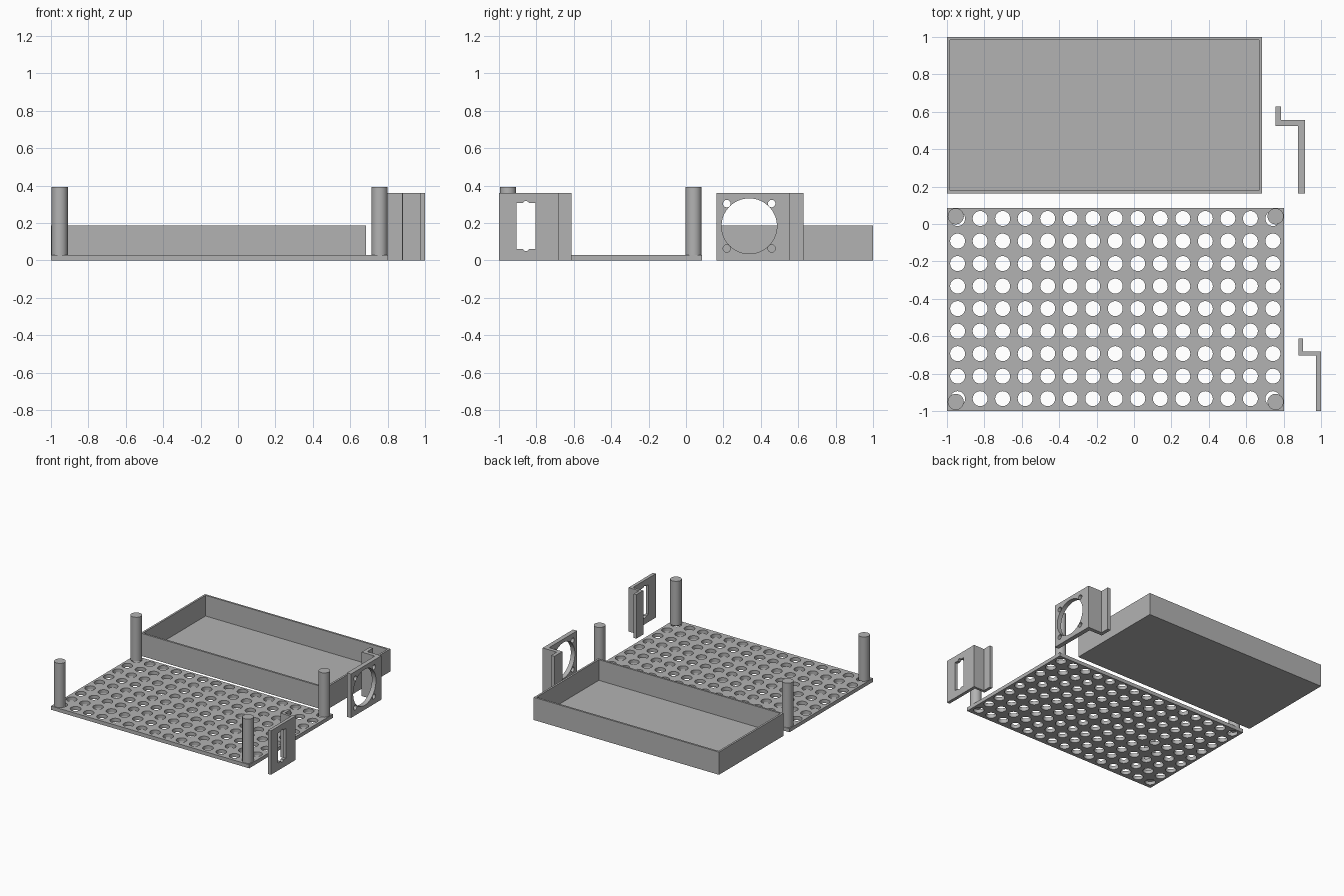
import bpy, bmesh, math
from mathutils import Matrix, Vector

if "Cube" in bpy.data.objects:
    bpy.data.objects.remove(bpy.data.objects["Cube"])

grey = bpy.data.materials.new("light grey plastic")
grey.use_nodes = True
colour = (0.45, 0.45, 0.45, 1)
grey.diffuse_color = colour
grey.node_tree.nodes["Principled BSDF"].inputs["Base Color"].default_value = colour


def finish(name, bm):
    bmesh.ops.recalc_face_normals(bm, faces=bm.faces)
    mesh = bpy.data.meshes.new(name)
    bm.to_mesh(mesh)
    bm.free()
    mesh.materials.append(grey)
    ob = bpy.data.objects.new(name, mesh)
    bpy.context.collection.objects.link(ob)
    return ob


def add_box(bm, lo, hi):
    lo, hi = Vector(lo), Vector(hi)
    place = Matrix.Translation((lo + hi) / 2) @ Matrix.Diagonal((*(hi - lo), 1))
    bmesh.ops.create_cube(bm, size=1, matrix=place)


def add_cylinder(bm, centre, radius, depth, along_x=False, sides=32):
    turn = Matrix.Rotation(math.pi / 2, 4, "Y") if along_x else Matrix()
    bmesh.ops.create_cone(bm, cap_ends=True, segments=sides, radius1=radius, radius2=radius,
                          depth=depth, matrix=Matrix.Translation(centre) @ turn)


def select_only(ob):
    bpy.ops.object.select_all(action="DESELECT")
    ob.select_set(True)
    bpy.context.view_layer.objects.active = ob


def smooth(ob):
    select_only(ob)
    bpy.ops.object.shade_smooth_by_angle(angle=math.radians(30))


def cut(ob, bm):
    cutter = finish("cutter", bm)
    cutter.hide_render = True
    mod = ob.modifiers.new("cut", "BOOLEAN")
    mod.operation, mod.solver, mod.object = "DIFFERENCE", "EXACT", cutter
    select_only(ob)
    bpy.ops.object.modifier_apply(modifier=mod.name)
    bpy.data.objects.remove(cutter)


def bracket(name, outline, height):
    """Upright folded strip: a plan outline raised to a height."""
    bm = bmesh.new()
    face = bm.faces.new([bm.verts.new((x, y, 0)) for x, y in outline])
    raised = bmesh.ops.extrude_face_region(bm, geom=[face])["geom"]
    top = [v for v in raised if isinstance(v, bmesh.types.BMVert)]
    bmesh.ops.translate(bm, verts=top, vec=(0, 0, height))
    return finish(name, bm)


def folded(outer, inner, step, tab, y0, y1, y2, y3):
    """Plan of a panel, an inward step and a rear tab."""
    return [(outer, y0), (outer, y2), (tab, y2), (tab, y3),
            (step, y3), (step, y1), (inner, y1), (inner, y0)]


# Open tray
bm = bmesh.new()
add_box(bm, (-1, 0.162, 0), (0.684, 1, 0.186))
tray = finish("tray", bm)
bm = bmesh.new()
add_box(bm, (-0.984, 0.178, 0.016), (0.668, 0.984, 0.3))
cut(tray, bm)

# Perforated base plate
bm = bmesh.new()
add_box(bm, (-1, -1, 0), (0.802, 0.086, 0.03))
plate = finish("perforated_plate", bm)
bm = bmesh.new()
pitch = 0.1204
for col in range(15):
    for row in range(9):
        add_cylinder(bm, (-0.943 + col * pitch, -0.934 + row * pitch, 0.015), 0.04, 0.2)
cut(plate, bm)
smooth(plate)

# Corner posts
for side, x in (("right", -0.953), ("left", 0.757)):
    for end, y in (("front", -0.951), ("rear", 0.041)):
        bm = bmesh.new()
        add_cylinder(bm, (x, y, 0.2115), 0.043, 0.365)
        smooth(finish(f"{end}_{side}_post", bm))

# Fan bracket with one large opening and four screw holes
fan = bracket("fan_bracket", folded(0.914, 0.877, 0.757, 0.786, 0.162, 0.524, 0.556, 0.628), 0.361)
bm = bmesh.new()
add_cylinder(bm, (0.895, 0.338, 0.184), 0.148, 0.1, True, 64)
for dy in (-0.12, 0.12):
    for dz in (-0.12, 0.12):
        add_cylinder(bm, (0.895, 0.338 + dy, 0.184 + dz), 0.02, 0.1, True)
cut(fan, bm)
smooth(fan)

# Socket bracket with a notched slot
socket = bracket("socket_bracket", folded(1, 0.974, 0.88, 0.904, -1, -0.703, -0.682, -0.612), 0.361)
bm = bmesh.new()
add_box(bm, (0.95, -0.906, 0.062), (1.05, -0.805, 0.306))
cut(socket, bm)
for z in (0.067, 0.301):
    bm = bmesh.new()
    add_cylinder(bm, (1, -0.8555, z), 0.017, 0.1, True)
    cut(socket, bm)
smooth(socket)
